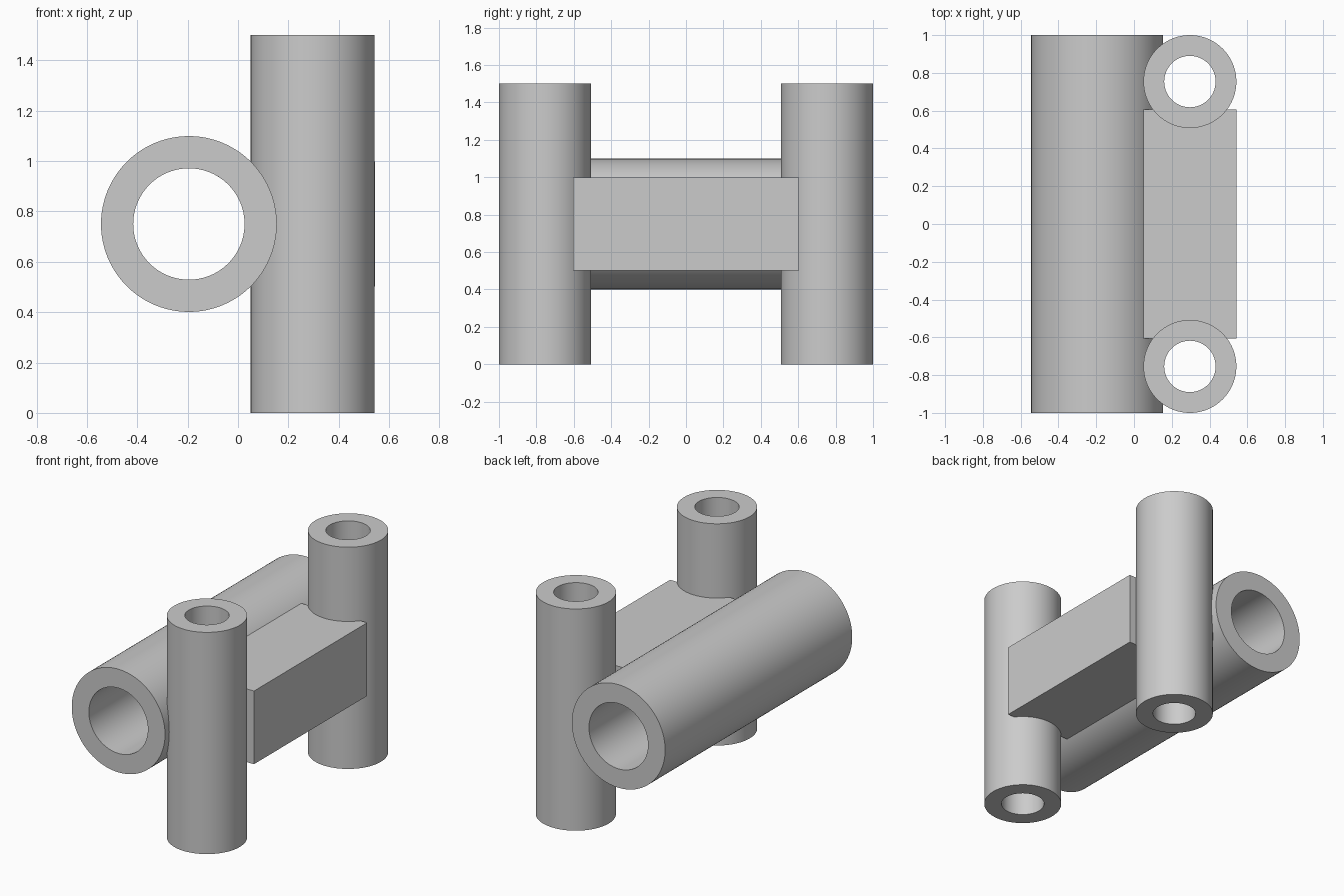
import bpy
import bmesh
import math
from mathutils import Matrix

cube = bpy.data.objects.get("Cube")
if cube:
    bpy.data.objects.remove(cube, do_unlink=True)

SEGMENTS = 96

grey = bpy.data.materials.new("plain_grey")
grey.use_nodes = True
colour = (0.6, 0.6, 0.6, 1)
grey.diffuse_color = colour
grey.node_tree.nodes["Principled BSDF"].inputs["Base Color"].default_value = colour


def add_object(name, bm):
    bmesh.ops.recalc_face_normals(bm, faces=bm.faces)
    mesh = bpy.data.meshes.new(name)
    bm.to_mesh(mesh)
    bm.free()
    mesh.materials.append(grey)
    obj = bpy.data.objects.new(name, mesh)
    bpy.context.collection.objects.link(obj)
    return obj


def add_tube(name, outer, inner, length, centre, along_y=False):
    """Spin a rectangular wall section into an open-ended tube."""
    bm = bmesh.new()
    h = length / 2
    section = [bm.verts.new((r, 0, z)) for r, z in
               ((outer, -h), (outer, h), (inner, h), (inner, -h))]
    edges = [bm.edges.new((section[i], section[(i + 1) % 4])) for i in range(4)]
    bmesh.ops.spin(bm, geom=section + edges, cent=(0, 0, 0), axis=(0, 0, 1),
                   angle=math.tau, steps=SEGMENTS, use_merge=True)
    bmesh.ops.remove_doubles(bm, verts=bm.verts, dist=1e-5)
    if along_y:
        bm.transform(Matrix.Rotation(math.pi / 2, 4, "X"))
    bm.transform(Matrix.Translation(centre))
    obj = add_object(name, bm)
    bpy.ops.object.select_all(action="DESELECT")
    obj.select_set(True)
    bpy.context.view_layer.objects.active = obj
    bpy.ops.object.shade_smooth_by_angle(angle=math.radians(30))


# Wide sleeve running front to back
add_tube("horizontal_sleeve", 0.349, 0.221, 2.0, (-0.195, 0, 0.75), along_y=True)

# Pair of upright sleeves
for side, y in (("front", -0.754), ("back", 0.754)):
    add_tube(side + "_upright_sleeve", 0.246, 0.136, 1.5, (0.296, y, 0.75))

# Block bridging the three sleeves
bm = bmesh.new()
bmesh.ops.create_cube(bm, size=1)
bmesh.ops.scale(bm, vec=(0.502, 1.21, 0.495), verts=bm.verts)
bmesh.ops.translate(bm, vec=(0.292, 0, 0.75), verts=bm.verts)
add_object("connecting_block", bm)
